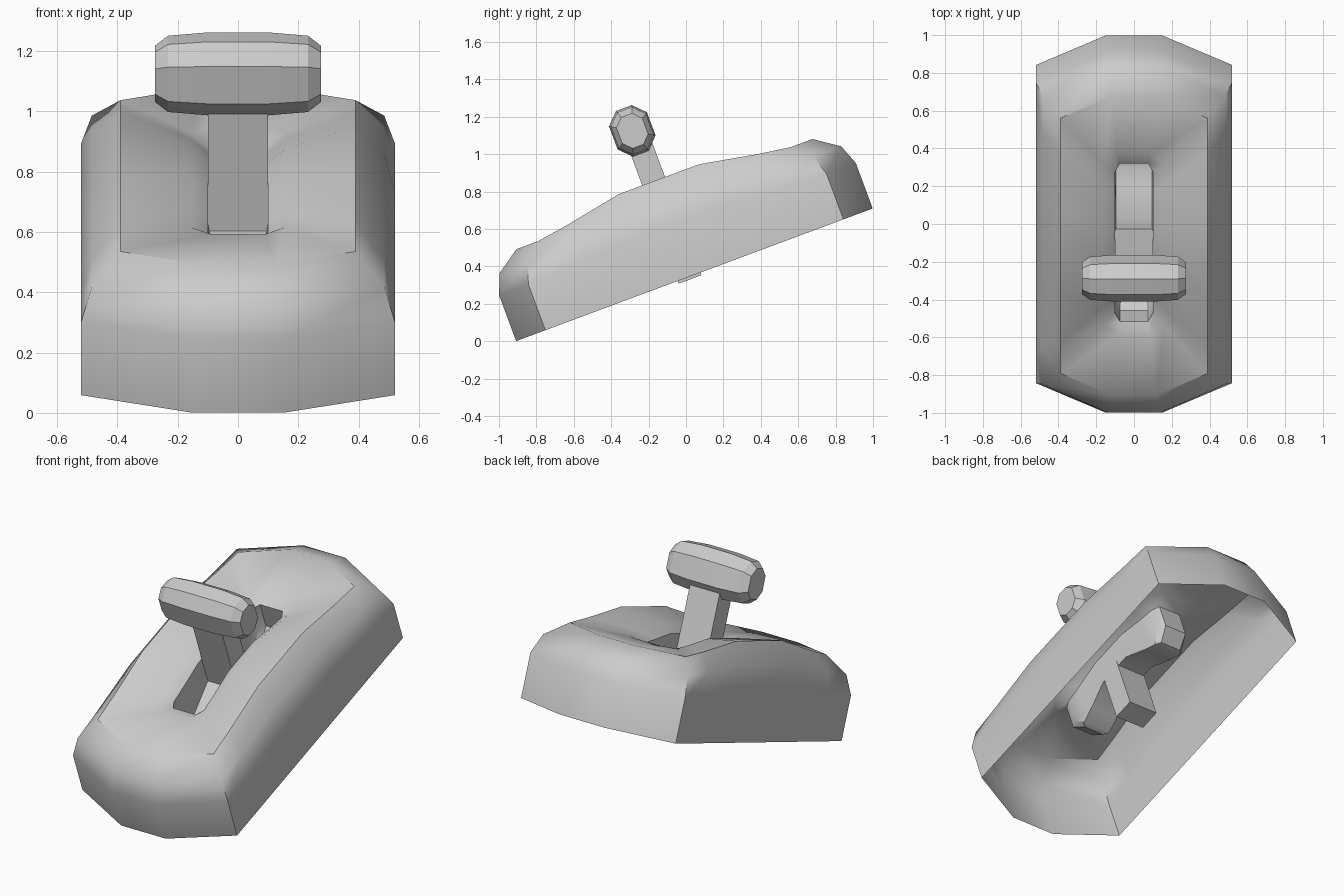
import bpy, bmesh, math
from mathutils import Matrix, Vector

if "Cube" in bpy.data.objects:
    bpy.data.objects.remove(bpy.data.objects["Cube"])

# Everything is modelled level (u along the body, w up), then tipped back
TILT = Matrix.Translation((0, 0.045, 0.355)) @ Matrix.Rotation(math.radians(20.4), 4, 'X')


def finish(bm, name, angle):
    bm.transform(TILT)
    mesh = bpy.data.meshes.new(name)
    bm.to_mesh(mesh)
    bm.free()
    ob = bpy.data.objects.new(name, mesh)
    bpy.context.collection.objects.link(ob)
    bpy.ops.object.select_all(action='DESELECT')
    bpy.context.view_layer.objects.active = ob
    ob.select_set(True)
    bpy.ops.object.shade_smooth_by_angle(angle=math.radians(angle))
    return ob


def bridge(bm, a, b):
    n = len(a)
    for i in range(n):
        j = (i + 1) % n
        bm.faces.new((a[i], a[j], b[j], b[i]))


def ring(bm, xe, ue, xc, uc, w, arch):
    """Long octagon with extra side stations; the sides rise by arch in the middle."""
    quarter = [(xe, ue, 0), (xc, uc, 0), (xc, uc * 0.75, 0.32), (xc, uc * 0.32, 1)]
    right = [(x, -u, w + arch * f) for x, u, f in quarter]
    right += [(x, u, w + arch * f) for x, u, f in reversed(quarter)]
    left = [(-x, u, z) for x, u, z in reversed(right)]
    return [bm.verts.new(p) for p in right + left]


# Housing: open-bottomed shell, rounded shoulder, dished top and lever slot
bm = bmesh.new()
rows = [
    (0.15, 1.017, 0.52, 0.85, 0.0, 0.0),       # bottom rim
    (0.15, 1.017, 0.52, 0.85, 0.26, 0.04),     # top of wall
    (0.14, 0.975, 0.485, 0.815, 0.37, 0.065),  # shoulder
    (0.12, 0.845, 0.39, 0.72, 0.46, 0.085),    # top edge
    (0.09, 0.515, 0.155, 0.45, 0.445, 0.055),  # slot lip
    (0.075, 0.445, 0.10, 0.40, 0.41, 0.055),   # slot opening
    (0.075, 0.445, 0.10, 0.40, 0.25, 0.08),    # slot wall bottom
    (0.07, 0.37, 0.095, 0.34, 0.18, 0.12),     # slot floor
]
rings = [ring(bm, *r) for r in rows]
for a, b in zip(rings, rings[1:]):
    bridge(bm, a, b)
floor = rings[-1]
for i in range(7):
    bm.faces.new((floor[i], floor[i + 1], floor[14 - i], floor[15 - i]))
finish(bm, "housing", 38)

# Lever: square bar running down through the slot
bm = bmesh.new()
bmesh.ops.create_cube(bm, size=1, matrix=Matrix.Translation((0, -0.03, 0.37))
                      @ Matrix.Diagonal((0.20, 0.13, 0.77, 1)))
finish(bm, "lever", 20)

# Handle: eight-sided crossbar, slightly swollen in the middle
bm = bmesh.new()
corner = [(0.108, 0.066), (0.045, 0.130)]
section = corner + [(-u, w) for u, w in reversed(corner)]
section += [(-u, -w) for u, w in section]
sections = []
for x, s in [(-0.275, 0.68), (-0.232, 0.92), (-0.1, 1), (0.1, 1), (0.232, 0.92), (0.275, 0.68)]:
    sections.append([bm.verts.new((x, -0.043 + u * s, 0.837 + w * s)) for u, w in section])
for a, b in zip(sections, sections[1:]):
    bridge(bm, a, b)
bm.faces.new(sections[0])
bm.faces.new(sections[-1])
bmesh.ops.recalc_face_normals(bm, faces=bm.faces[:])
finish(bm, "handle", 25)
